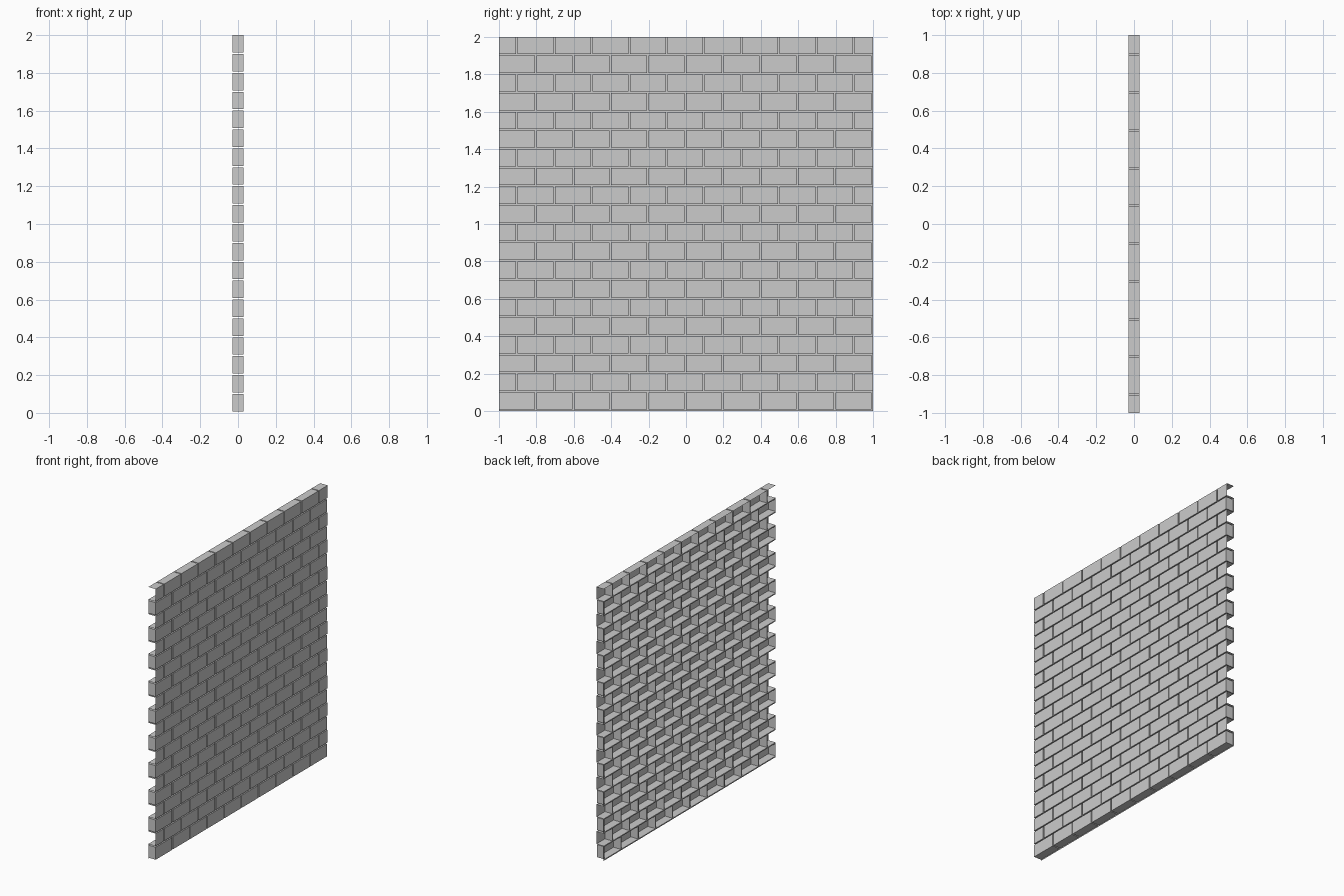
import bpy, bmesh

if "Cube" in bpy.data.objects:
    bpy.data.objects.remove(bpy.data.objects["Cube"])

ROWS, BRICK, ROW_H, GAP = 20, 0.2, 0.1, 0.008
FRONT, BACK = 0.03, -0.03


def quad(bm, *pts):
    bm.faces.new([bm.verts.new(p) for p in pts])


def flat(bm, x, y0, y1, z0, z1):
    """Rectangle facing +x."""
    quad(bm, (x, y0, z0), (x, y1, z0), (x, y1, z1), (x, y0, z1))


def brick(bm, y0, y1, z0, z1, cap0=True, cap1=True):
    """Raised hollow brick, open at the back, with optional ends."""
    flat(bm, FRONT, y0, y1, z0, z1)
    quad(bm, (BACK, y0, z1), (FRONT, y0, z1), (FRONT, y1, z1), (BACK, y1, z1))
    quad(bm, (BACK, y0, z0), (BACK, y1, z0), (FRONT, y1, z0), (FRONT, y0, z0))
    if cap0:
        quad(bm, (BACK, y0, z0), (FRONT, y0, z0), (FRONT, y0, z1), (BACK, y0, z1))
    if cap1:
        quad(bm, (BACK, y1, z0), (BACK, y1, z1), (FRONT, y1, z1), (FRONT, y1, z0))


def finish(bm, name):
    bmesh.ops.remove_doubles(bm, verts=bm.verts, dist=1e-5)
    mesh = bpy.data.meshes.new(name)
    bm.to_mesh(mesh)
    bm.free()
    bpy.context.collection.objects.link(bpy.data.objects.new(name, mesh))


bricks, mortar = bmesh.new(), bmesh.new()
for r in range(ROWS):
    z0, z1 = r * ROW_H + GAP, (r + 1) * ROW_H
    # horizontal joint under the row
    flat(mortar, BACK, -1, 1, z0 - GAP, z0)
    # every second row is shifted half a brick and cut open at the wall ends
    shifted = r % 2 == 1
    start = -1.1 if shifted else -1.0
    for i in range(11 if shifted else 10):
        y0 = start + i * BRICK
        y1 = y0 + BRICK - GAP
        brick(bricks, max(y0, -1), min(y1, 1), z0, z1,
              cap0=y0 > -1.01, cap1=y1 < 1)
        # vertical joint after the brick
        if y1 < 1:
            flat(mortar, BACK, y1, y1 + GAP, z0, z1)

finish(bricks, "wall_bricks")
finish(mortar, "mortar_joints")
